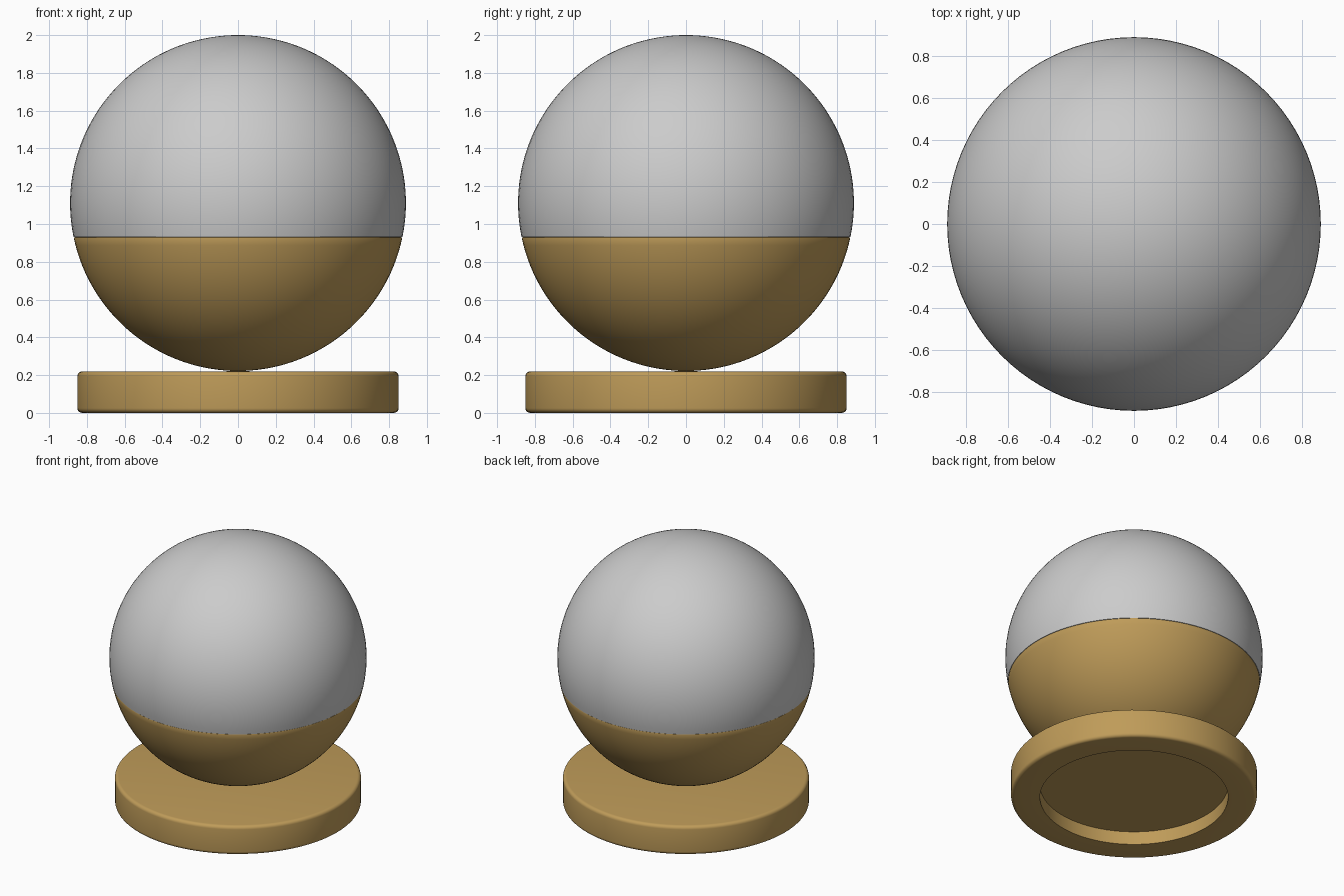
import bpy, bmesh
from math import sin, cos, pi, asin, radians

if "Cube" in bpy.data.objects:
    bpy.data.objects.remove(bpy.data.objects["Cube"])

SEG = 96
CENTER, R = 1.111, 0.889
SEAM = 0.93

wood = bpy.data.materials.new("tan_wood")
wood.diffuse_color = (0.52, 0.33, 0.10, 1)
wood.use_nodes = True
wood.node_tree.nodes["Principled BSDF"].inputs["Base Color"].default_value = wood.diffuse_color


def lathe(name, profile, mat=None):
    """Spin an (r, z) profile, given bottom to top on the outside, about z."""
    bm = bmesh.new()
    verts = [bm.verts.new((r, 0, z)) for r, z in profile]
    edges = [bm.edges.new(p) for p in zip(verts, verts[1:])]
    bmesh.ops.spin(bm, geom=verts + edges, cent=(0, 0, 0), axis=(0, 0, 1),
                   angle=2 * pi, steps=SEG)
    bmesh.ops.remove_doubles(bm, verts=bm.verts, dist=1e-4)
    bmesh.ops.recalc_face_normals(bm, faces=bm.faces)
    mesh = bpy.data.meshes.new(name)
    bm.to_mesh(mesh)
    bm.free()
    obj = bpy.data.objects.new(name, mesh)
    bpy.context.collection.objects.link(obj)
    if mat:
        mesh.materials.append(mat)
    bpy.ops.object.select_all(action='DESELECT')
    obj.select_set(True)
    bpy.context.view_layer.objects.active = obj
    bpy.ops.object.shade_smooth_by_angle(angle=radians(35))
    return obj


def arc(cx, cz, r, a0, a1, n):
    """Points on a circular arc, angles in radians from the +r axis."""
    return [(max(0, cx + r * cos(a0 + (a1 - a0) * i / n)),
             cz + r * sin(a0 + (a1 - a0) * i / n)) for i in range(n + 1)]


# Globe: upper part of the sphere, closed at the seam
seam_angle = asin((SEAM - CENTER) / R)
lathe("globe", [(0, SEAM)] + arc(0, CENTER, R, seam_angle, pi / 2, 44))

# Bowl: lower part of the sphere with a softened rim
rim_angle = asin((SEAM - 0.006 - CENTER) / R)
bowl = arc(0, CENTER, R, -pi / 2, rim_angle, 32)
rim_r = bowl[-1][0]
lathe("bowl", bowl + [(rim_r - 0.001, SEAM - 0.002), (rim_r - 0.006, SEAM),
                      (0, SEAM)], wood)

# Base: rounded disc with a round recess underneath
BR, H, B = 0.85, 0.219, 0.025
lathe("base", [(0, 0.10), (0.65, 0.10), (0.65, 0)]
      + arc(BR - B, B, B, -pi / 2, 0, 5)
      + arc(BR - B, H - B, B, 0, pi / 2, 5) + [(0, H)], wood)

# Contact pad joining the bowl to the base
lathe("contact_pad", [(0, 0.20), (0.06, 0.20), (0.06, 0.222), (0, 0.226)], wood)
